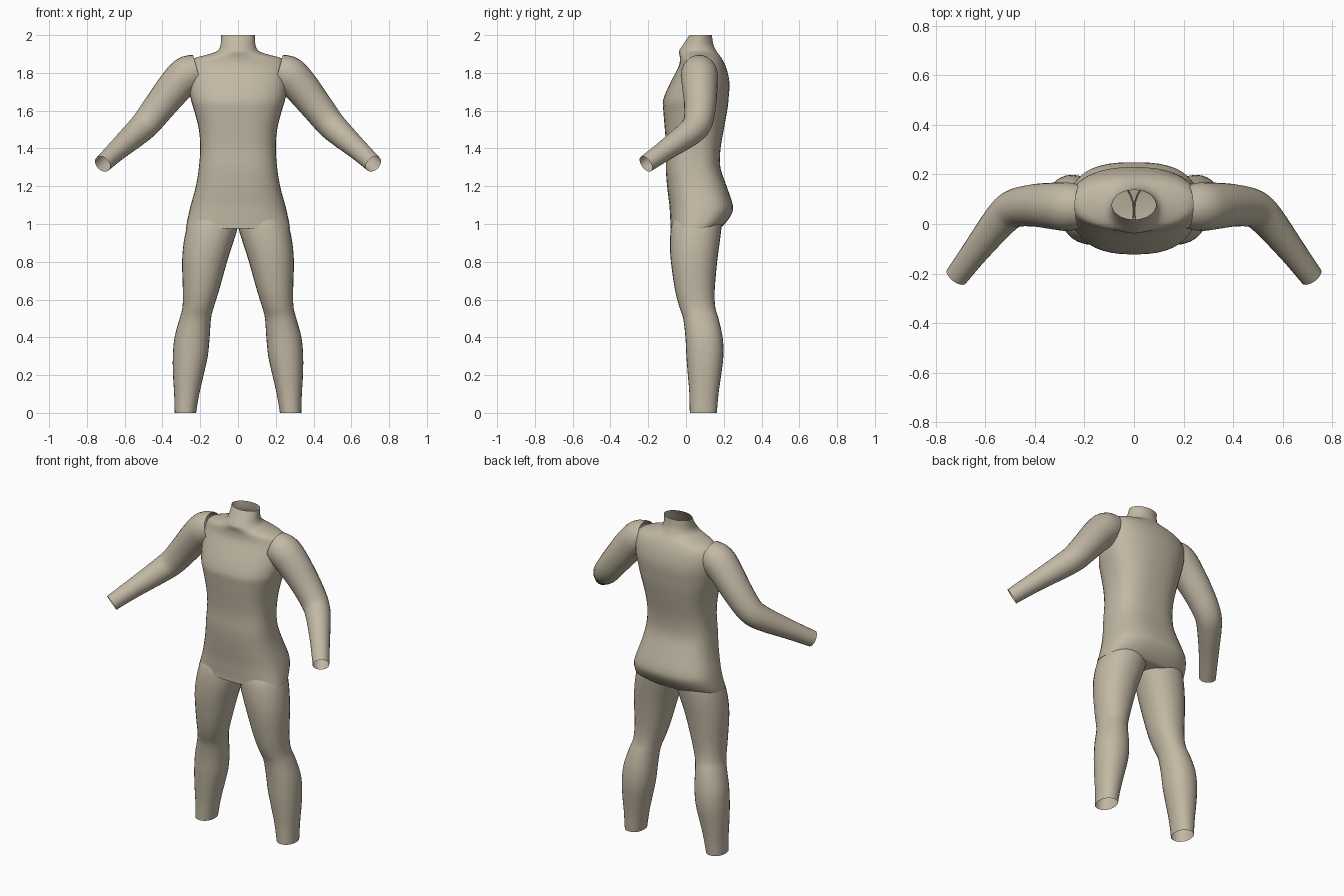
import bpy, bmesh, math
from mathutils import Vector

if "Cube" in bpy.data.objects:
    bpy.data.objects.remove(bpy.data.objects["Cube"])

mat = bpy.data.materials.new("beige fabric")
mat.diffuse_color = (0.54, 0.48, 0.37, 1)
mat.use_nodes = True
mat.node_tree.nodes["Principled BSDF"].inputs["Base Color"].default_value = mat.diffuse_color


def spline(rows, steps):
    """Catmull-Rom resampling of rows of numbers."""
    out = []
    for i in range(len(rows) - 1):
        a, b, c, d = (rows[max(0, min(len(rows) - 1, i + k))] for k in (-1, 0, 1, 2))
        for s in range(steps):
            t = s / steps
            out.append([0.5 * (2 * q + (r - p) * t + (2 * p - 5 * q + 4 * r - w) * t * t
                               + (3 * q - p - 3 * r + w) * t ** 3)
                        for p, q, r, w in zip(a, b, c, d)])
    out.append(list(rows[-1]))
    return out


def oval(n, power):
    """Unit superellipse points."""
    pts = []
    for i in range(n):
        a = 2 * math.pi * i / n
        c, s = math.cos(a), math.sin(a)
        pts.append((math.copysign(abs(c) ** (2 / power), c),
                    math.copysign(abs(s) ** (2 / power), s)))
    return pts


def loft(name, rings, cap_first=False):
    bm = bmesh.new()
    loops = [[bm.verts.new(p) for p in ring] for ring in rings]
    n = len(loops[0])
    for lo, hi in zip(loops, loops[1:]):
        for i in range(n):
            j = (i + 1) % n
            bm.faces.new((lo[i], lo[j], hi[j], hi[i]))
    if cap_first:
        bm.faces.new(loops[0][::-1])
    bmesh.ops.recalc_face_normals(bm, faces=bm.faces)
    me = bpy.data.meshes.new(name)
    bm.to_mesh(me)
    bm.free()
    me.materials.append(mat)
    ob = bpy.data.objects.new(name, me)
    bpy.context.collection.objects.link(ob)
    bpy.ops.object.select_all(action='DESELECT')
    ob.select_set(True)
    bpy.context.view_layer.objects.active = ob
    bpy.ops.object.shade_smooth_by_angle(angle=math.radians(40))
    return ob


def level_rings(rows, n):
    """Rows: z, x min, x max, y min, y max, roundness power."""
    return [[((x0 + x1) / 2 + (x1 - x0) / 2 * u, (y0 + y1) / 2 + (y1 - y0) / 2 * v, z)
             for u, v in oval(n, p)] for z, x0, x1, y0, y1, p in rows]


# Torso with hips and neck: z, half width, front y, back y, power
torso = [(0.975, 0.275, -0.082, 0.175, 2.6), (1.0, 0.272, -0.082, 0.205, 2.6),
         (1.05, 0.262, -0.085, 0.24, 2.6), (1.1, 0.25, -0.088, 0.248, 2.6),
         (1.2, 0.223, -0.1, 0.215, 2.6), (1.3, 0.207, -0.107, 0.182, 2.6),
         (1.4, 0.2, -0.105, 0.183, 2.6), (1.5, 0.207, -0.112, 0.2, 2.6),
         (1.6, 0.232, -0.12, 0.218, 2.5), (1.66, 0.25, -0.12, 0.225, 2.4),
         (1.75, 0.265, -0.082, 0.23, 2.3), (1.83, 0.265, -0.04, 0.212, 2.2),
         (1.875, 0.235, -0.032, 0.19, 2.1), (1.9, 0.15, -0.036, 0.172, 2.0),
         (1.918, 0.108, -0.036, 0.16, 2.0), (1.95, 0.092, -0.015, 0.145, 2.0),
         (2.0, 0.089, 0.018, 0.137, 2.0)]
rows = spline([(z, -w, w, f, b, p) for z, w, f, b, p in torso], 3)
loft("torso", level_rings(rows, 40), cap_first=True)

# Legs: z, inner x, outer x, front y, back y
leg = [(0.0, 0.222, 0.335, 0.02, 0.163), (0.1, 0.205, 0.338, 0.018, 0.172),
       (0.2, 0.182, 0.344, 0.01, 0.186), (0.3, 0.16, 0.345, 0.002, 0.198),
       (0.4, 0.15, 0.336, -0.003, 0.194), (0.5, 0.143, 0.309, -0.015, 0.172),
       (0.56, 0.128, 0.294, -0.035, 0.155), (0.65, 0.1, 0.292, -0.058, 0.152),
       (0.8, 0.058, 0.296, -0.08, 0.165), (0.9, 0.026, 0.288, -0.085, 0.178),
       (0.98, 0.002, 0.272, -0.08, 0.188), (1.02, 0.0, 0.255, -0.07, 0.19)]
leg_rings = level_rings([r + [2.15] for r in spline(leg, 3)], 28)

# Sleeves: centre x, y, z, radius
arm = [(0.215, 0.07, 1.81, 0.088), (0.27, 0.07, 1.79, 0.098), (0.33, 0.073, 1.73, 0.094),
       (0.41, 0.075, 1.63, 0.085), (0.485, 0.062, 1.535, 0.077), (0.54, 0.015, 1.48, 0.07),
       (0.64, -0.11, 1.39, 0.055), (0.717, -0.212, 1.318, 0.047)]
path = spline(arm, 4)
arm_rings = []
for i, (x, y, z, r) in enumerate(path):
    a, b = path[max(i - 1, 0)], path[min(i + 1, len(path) - 1)]
    d = (Vector(b[:3]) - Vector(a[:3])).normalized()
    side = d.cross(Vector((0.6, 0, 0.8))).normalized()
    up = side.cross(d)
    arm_rings.append([Vector((x, y, z)) + r * (side * u + up * v) for u, v in oval(24, 2)])

# Mirror limbs to both sides
for name, rings in (("leg", leg_rings), ("sleeve", arm_rings)):
    for label, s in (("right", 1), ("left", -1)):
        loft(label + "_" + name, [[(p[0] * s, p[1], p[2]) for p in ring] for ring in rings])
